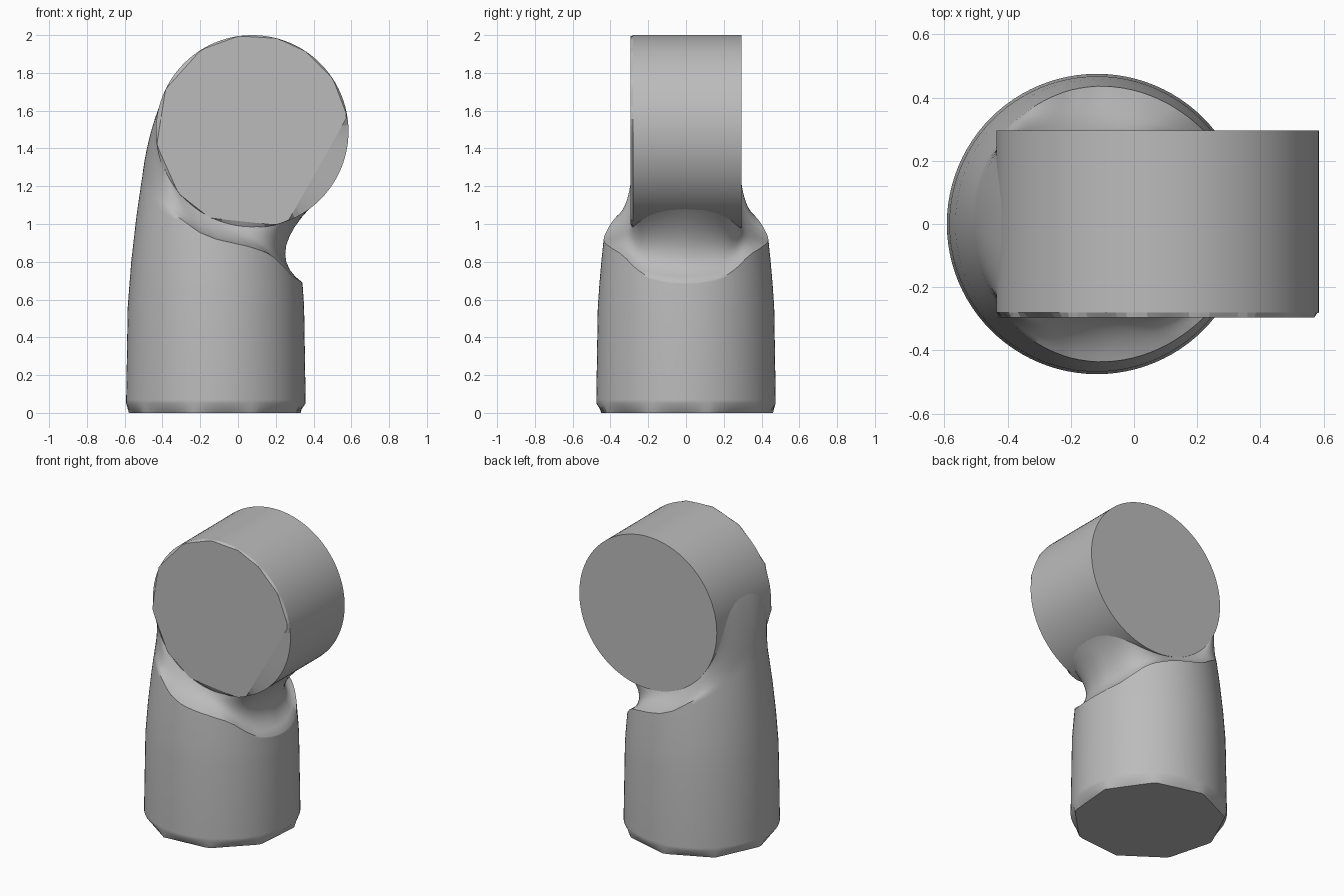
import bpy, bmesh
from math import sin, cos, pi, radians, degrees, tanh

cube = bpy.data.objects.get("Cube")
if cube:
    bpy.data.objects.remove(cube)

grey = bpy.data.materials.new("plain_grey")
grey.use_nodes = True
colour = (0.5, 0.5, 0.5, 1)
grey.diffuse_color = colour
grey.node_tree.nodes["Principled BSDF"].inputs["Base Color"].default_value = colour

N = 96
ANGLES = [2 * pi * i / N for i in range(N)]


def loft(name, rings, cap_end, sharp):
    """Skin a list of closed rings with quads, closing the first ring."""
    bm = bmesh.new()
    rows = [[bm.verts.new(p) for p in ring] for ring in rings]
    for a, b in zip(rows, rows[1:]):
        for i in range(N):
            j = (i + 1) % N
            bm.faces.new((a[i], a[j], b[j], b[i]))
    bm.faces.new(rows[0][::-1])
    if cap_end:
        bm.faces.new(rows[-1])
    bmesh.ops.recalc_face_normals(bm, faces=bm.faces)
    mesh = bpy.data.meshes.new(name)
    bm.to_mesh(mesh)
    bm.free()
    obj = bpy.data.objects.new(name, mesh)
    bpy.context.collection.objects.link(obj)
    mesh.materials.append(grey)
    bpy.ops.object.select_all(action='DESELECT')
    obj.select_set(True)
    bpy.context.view_layer.objects.active = obj
    bpy.ops.object.shade_smooth_by_angle(angle=radians(sharp))


def chord_radius(t, corners):
    """Distance to the side of a polygon whose corners lie on a unit circle."""
    d = degrees(t) % 360
    ends = [corners[-1] - 360] + corners + [corners[0] + 360]
    for a, b in zip(ends, ends[1:]):
        if a <= d <= b:
            return cos(radians(b - a) / 2) / cos(radians(d - (a + b) / 2))


def lerp_table(table, v):
    for (a, p), (b, q) in zip(table, table[1:]):
        if v <= b:
            return p + (q - p) * (v - a) / (b - a)
    return table[-1][1]


# Round head: a thick disc with a coarsely faceted front cap
HX, HZ, HR, HALF = 0.075, 1.49, 0.51, 0.295
CAP_CORNERS = [9, 33, 56, 75, 98, 122, 154, 188, 220, 244, 284, 292]


def head_ring(y, radius):
    return [(HX + radius(t) * cos(t), y, HZ + radius(t) * sin(t)) for t in ANGLES]


loft("round_head", [
    head_ring(-HALF, lambda t: HR * chord_radius(t, CAP_CORNERS)),
    head_ring(-HALF + 0.015, lambda t: HR),
    head_ring(-HALF + 0.03, lambda t: HR),
    head_ring(HALF, lambda t: HR)], True, 7)

# Body: tapering cylinder, slanted shoulder, then a fillet blending into the head
BX = -0.117
FOOT_CORNERS = [15 + 40 * i for i in range(9)]
SHOULDER = [(-1, 1.25), (-0.74, 1.11), (-0.45, 1.03), (-0.2, 0.955), (0, 0.92),
            (0.4, 0.88), (0.6, 0.85), (0.7, 0.82), (0.9, 0.72), (1, 0.69)]


def body_point(t, r, z):
    return (BX + r * cos(t), r * sin(t), z)


def wall_point(t, z):
    d = z - 0.56
    return body_point(t, 0.467 - 0.06 * d - 0.075 * d * d, z)


def shoulder_point(t):
    return wall_point(t, lerp_table(SHOULDER, cos(t)))


def neck_end(t):
    # Walks round the lower edge of the head, from its left to its right side
    a = min(t, 2 * pi - t) / pi
    phi = radians(318 - 163 * a)
    y = (HALF - 0.003) * tanh(2.5 * sin(t)) / tanh(2.5)
    return (HX + 0.505 * cos(phi), y, HZ + 0.505 * sin(phi))


def neck_point(t, u):
    p, q, c = shoulder_point(t), neck_end(t), cos(t)
    m = (-0.13 + 0.297 * c - 0.052 * c * c,
         0.75 * q[1] + 0.25 * p[1],
         0.95 - 0.1 * c + 0.22 * c ** 2 - 0.22 * c ** 3)
    return [(1 - u) ** 2 * p[k] + 2 * u * (1 - u) * m[k] + u * u * q[k]
            for k in range(3)]


rings = [[body_point(t, 0.465 * chord_radius(t, FOOT_CORNERS), 0) for t in ANGLES]]
rings += [[body_point(t, 0.475, z) for t in ANGLES] for z in (0.05, 0.07)]
rings.append([wall_point(t, 0.56) for t in ANGLES])
for f in (0.35, 0.7, 0.95):
    rings.append([wall_point(t, 0.56 + f * (shoulder_point(t)[2] - 0.56)) for t in ANGLES])
rings += [[neck_point(t, i / 10) for t in ANGLES] for i in range(11)]
loft("body_and_neck", rings, False, 48)
